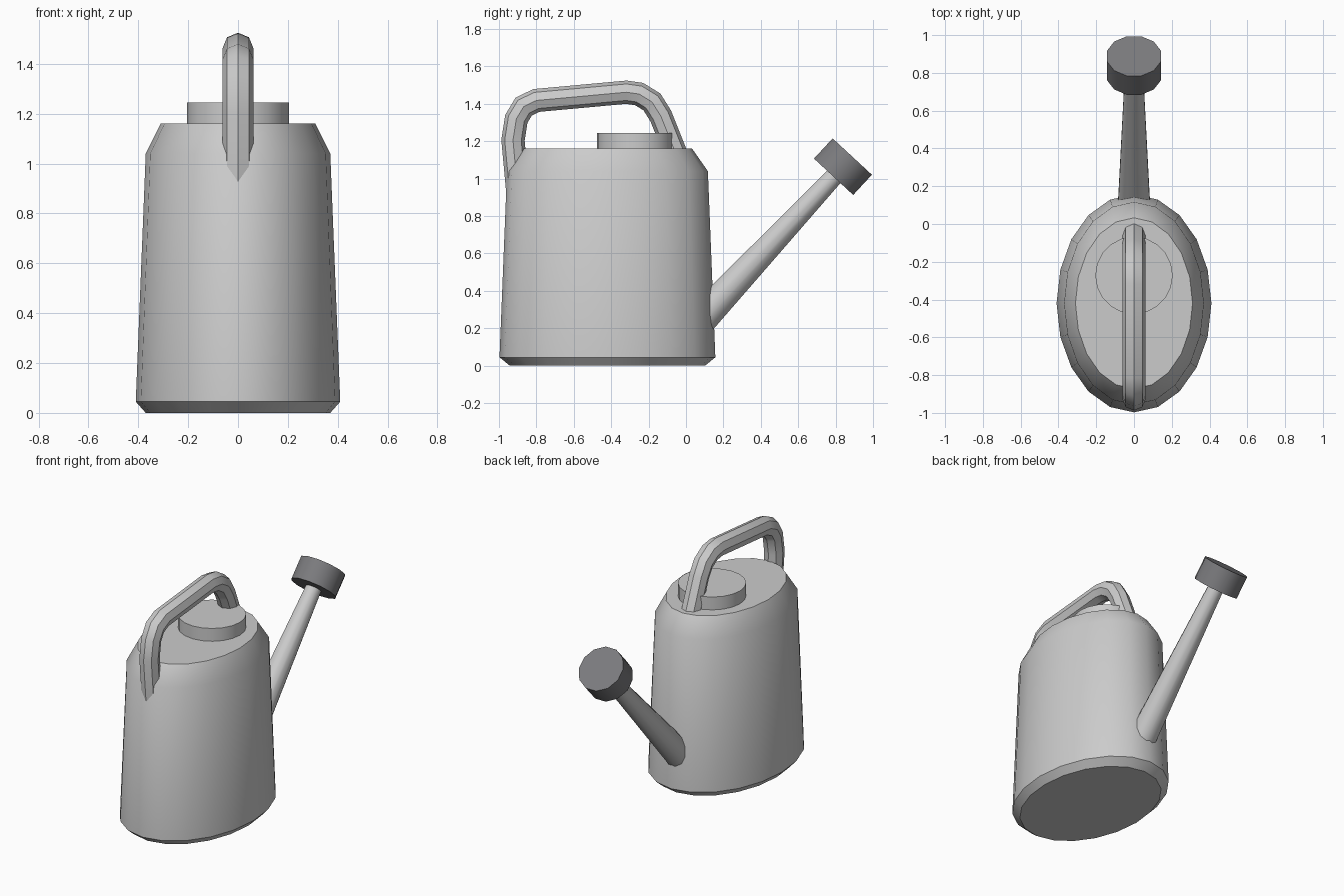
import bpy, bmesh, math
from mathutils import Vector

if "Cube" in bpy.data.objects:
    bpy.data.objects.remove(bpy.data.objects["Cube"])

X = Vector((1, 0, 0))


def ring(center, u, v, n, phase=0.0):
    """Ellipse of n points around center with half-axes u and v."""
    return [center + u * math.cos(2 * math.pi * (i + phase) / n)
            + v * math.sin(2 * math.pi * (i + phase) / n) for i in range(n)]


def loft(name, rings):
    """Skin a list of rings, cap both ends and smooth the shallow edges."""
    bm = bmesh.new()
    loops = [[bm.verts.new(p) for p in r] for r in rings]
    for a, b in zip(loops, loops[1:]):
        for i in range(len(a)):
            j = (i + 1) % len(a)
            bm.faces.new((a[i], a[j], b[j], b[i]))
    bm.faces.new(loops[0])
    bm.faces.new(loops[-1])
    bmesh.ops.recalc_face_normals(bm, faces=bm.faces)
    mesh = bpy.data.meshes.new(name)
    bm.to_mesh(mesh)
    bm.free()
    ob = bpy.data.objects.new(name, mesh)
    bpy.context.collection.objects.link(ob)
    bpy.ops.object.select_all(action='DESELECT')
    ob.select_set(True)
    bpy.context.view_layer.objects.active = ob
    bpy.ops.object.shade_smooth_by_angle(angle=math.radians(38))
    return ob


def upright(name, y, levels, n):
    """Stack of horizontal ellipses: (z, x radius, y radius)."""
    return loft(name, [ring(Vector((0, y, z)), X * rx, Vector((0, ry, 0)), n)
                       for z, rx, ry in levels])


def tube(name, path, radii, n, phase=0.0):
    """Tube along (y, z) points lying in the centre plane, mitred at bends."""
    pts = [Vector((0, y, z)) for y, z in path]
    rings = []
    for i, p in enumerate(pts):
        d_in = (p - pts[max(i - 1, 0)]).normalized()
        d_out = (pts[min(i + 1, len(pts) - 1)] - p).normalized()
        side = (d_in + d_out).normalized().cross(X)
        ends = i in (0, len(pts) - 1)
        mitre = 1.0 if ends else 1 / math.cos(d_in.angle(d_out) / 2)
        rings.append(ring(p, X * radii[i], side * radii[i] * mitre, n, phase))
    return loft(name, rings)


# Oval tank with bevelled foot and sloping shoulder
upright("tank", -0.42, [(0, 0.37, 0.522), (0.045, 0.41, 0.577),
                        (1.04, 0.37, 0.537), (1.16, 0.31, 0.453)], 20)

# Round filler cap
upright("filler_cap", -0.272, [(1.13, 0.205, 0.205), (1.245, 0.205, 0.205)], 20)

# Tapered spout
tube("spout", [(0.06, 0.228), (0.80, 1.02)], [0.09, 0.05], 12, 0.5)

# Dark sprinkler head
head = tube("sprinkler_head", [(0.789, 1.01), (0.889, 1.118)], [0.148, 0.148], 12, 0.5)
mat = bpy.data.materials.new("dark_grey")
mat.diffuse_color = (0.2, 0.2, 0.21, 1)
mat.use_nodes = True
mat.node_tree.nodes["Principled BSDF"].inputs["Base Color"].default_value = mat.diffuse_color
head.data.materials.append(mat)

# Octagonal carrying handle
path = [(-0.893, 0.86), (-0.925, 1.205), (-0.907, 1.32), (-0.868, 1.385),
        (-0.80, 1.418), (-0.32, 1.462), (-0.25, 1.452), (-0.182, 1.41),
        (-0.135, 1.335), (-0.045, 1.11)]
tube("handle", path, [0.062] * len(path), 8)
